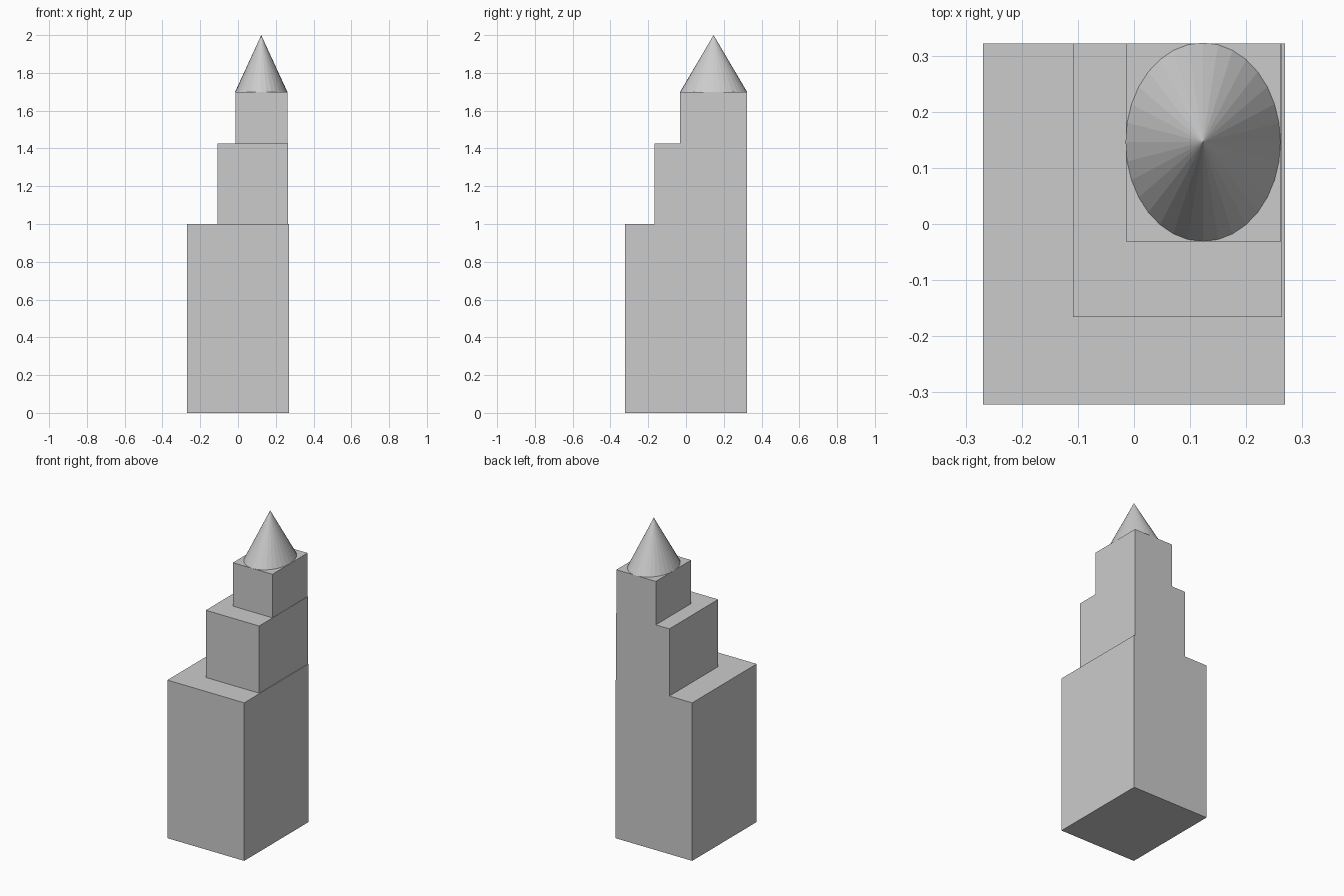
import bpy

if "Cube" in bpy.data.objects:
    bpy.data.objects.remove(bpy.data.objects["Cube"])


def box(name, x0, x1, y0, y1, z0, z1):
    bpy.ops.mesh.primitive_cube_add(
        size=1, location=((x0 + x1) / 2, (y0 + y1) / 2, (z0 + z1) / 2))
    ob = bpy.context.object
    ob.name = name
    ob.scale = (x1 - x0, y1 - y0, z1 - z0)
    bpy.ops.object.transform_apply(location=False, rotation=False, scale=True)
    return ob


# Three stepped tower blocks, stacked towards the back right corner
box("lower_block", -0.269, 0.269, -0.322, 0.322, 0.0, 1.0)
box("middle_block", -0.109, 0.264, -0.166, 0.322, 1.0, 1.425)
box("upper_block", -0.014, 0.262, -0.031, 0.322, 1.425, 1.7)

# Faceted oval spire
bpy.ops.mesh.primitive_cone_add(vertices=32, radius1=1, radius2=0, depth=0.3,
                                location=(0.123, 0.146, 1.85))
spire = bpy.context.object
spire.name = "spire"
spire.scale = (0.138, 0.177, 1)
bpy.ops.object.transform_apply(location=False, rotation=False, scale=True)
